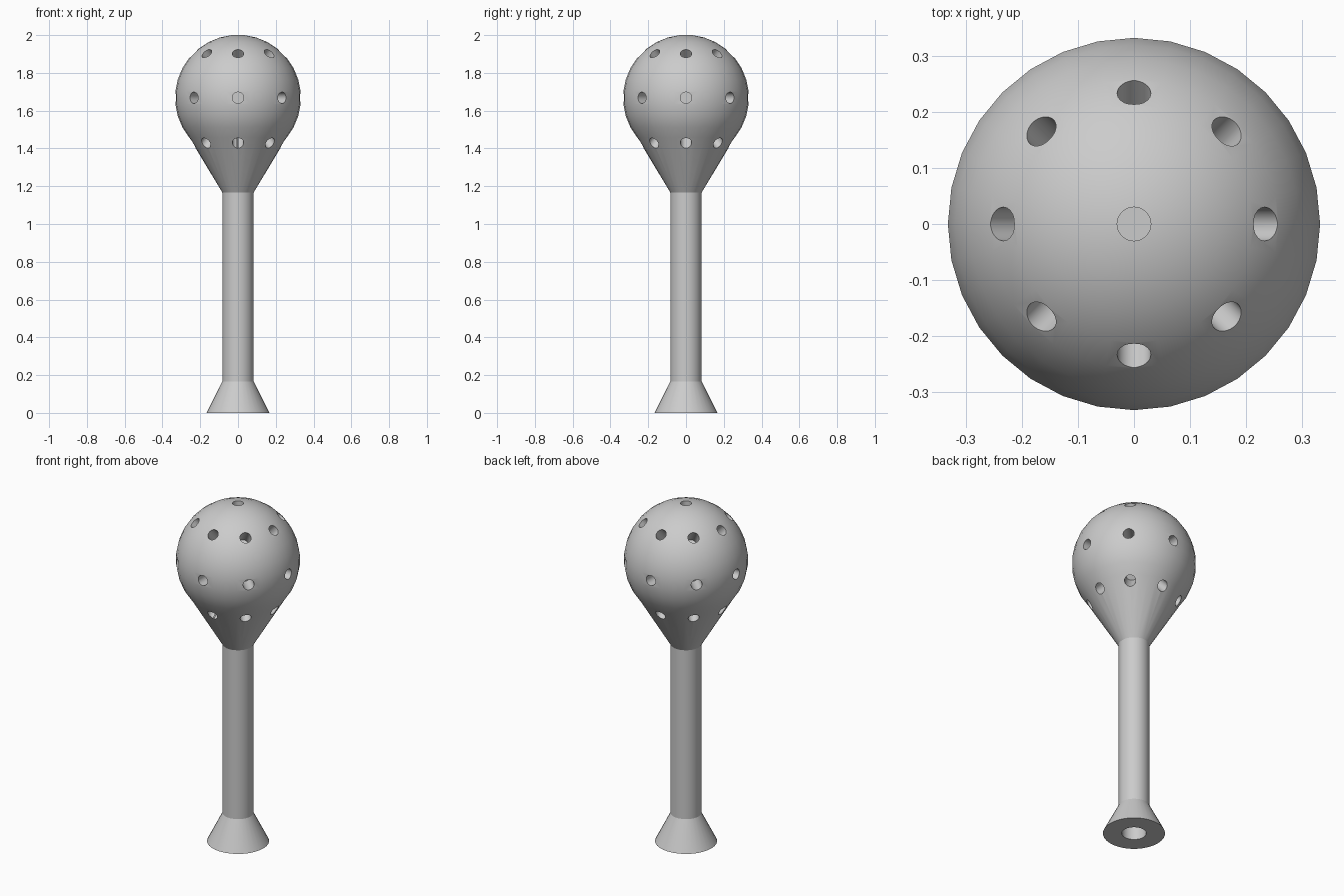
import bpy, bmesh
from math import sin, cos, pi, radians
from mathutils import Matrix, Vector

cube = bpy.data.objects.get("Cube")
if cube:
    bpy.data.objects.remove(cube)

SIDES = 32
RADIUS = 1 / 3
CENTRE = Vector((0, 0, 2 - RADIUS * cos(pi / SIDES)))

grey = bpy.data.materials.new("light grey")
grey.use_nodes = True
grey.diffuse_color = (0.6, 0.6, 0.6, 1)
grey.node_tree.nodes["Principled BSDF"].inputs["Base Color"].default_value = (0.6, 0.6, 0.6, 1)


def add_object(name, bm):
    bmesh.ops.recalc_face_normals(bm, faces=bm.faces)
    mesh = bpy.data.meshes.new(name)
    bm.to_mesh(mesh)
    bm.free()
    mesh.materials.append(grey)
    obj = bpy.data.objects.new(name, mesh)
    bpy.context.collection.objects.link(obj)
    return obj


def lathe(name, profile):
    """Turn (radius, height) pairs around z and close both ends."""
    bm = bmesh.new()
    rings = [[bm.verts.new((r * cos(2 * pi * i / SIDES), r * sin(2 * pi * i / SIDES), z))
              for i in range(SIDES)] for r, z in profile]
    for low, high in zip(rings, rings[1:]):
        for i in range(SIDES):
            j = (i + 1) % SIDES
            bm.faces.new((low[i], low[j], high[j], high[i]))
    bm.faces.new(rings[0])
    bm.faces.new(rings[-1])
    return add_object(name, bm)


def add_plug(bm, start, end, radius):
    """Add a cylinder running between two points."""
    axis = end - start
    turn = axis.to_track_quat("Z", "Y").to_matrix().to_4x4()
    bmesh.ops.create_cone(bm, cap_ends=True, segments=SIDES, radius1=radius, radius2=radius,
                          depth=axis.length,
                          matrix=Matrix.Translation((start + end) / 2) @ turn)


# Flared foot, shaft, cone and round head as one turned body
profile = [(0.167, 0), (0.083, 0.167), (0.083, 1.167)]
for ring in range(4, SIDES // 2):
    polar = pi - (ring + 0.5) * 2 * pi / SIDES
    profile.append((RADIUS * sin(polar), CENTRE.z + RADIUS * cos(polar)))
body = lathe("perforated_head_and_handle", profile)

# Cutter: three rings of eight holes, one on top, and the bore in the handle
bm = bmesh.new()
directions = [Vector((0, 0, 1))]
for tilt in (-45, 0, 45):
    for step in range(8):
        a, t = step * pi / 4, radians(tilt)
        directions.append(Vector((cos(a) * cos(t), sin(a) * cos(t), sin(t))))
for d in directions:
    add_plug(bm, CENTRE + d * 0.22, CENTRE + d * 0.4, 0.03)
add_plug(bm, Vector((0, 0, -0.1)), Vector((0, 0, 1.1)), 0.066)
cutter = add_object("hole_cutter", bm)
cutter.hide_render = True

# Cut the holes, then smooth the rounded surfaces
cut = body.modifiers.new("holes", "BOOLEAN")
cut.operation = "DIFFERENCE"
cut.solver = "EXACT"
cut.object = cutter
bpy.ops.object.select_all(action="DESELECT")
body.select_set(True)
bpy.context.view_layer.objects.active = body
bpy.ops.object.modifier_apply(modifier=cut.name)
bpy.data.objects.remove(cutter)
bpy.ops.object.shade_smooth_by_angle(angle=radians(25))
